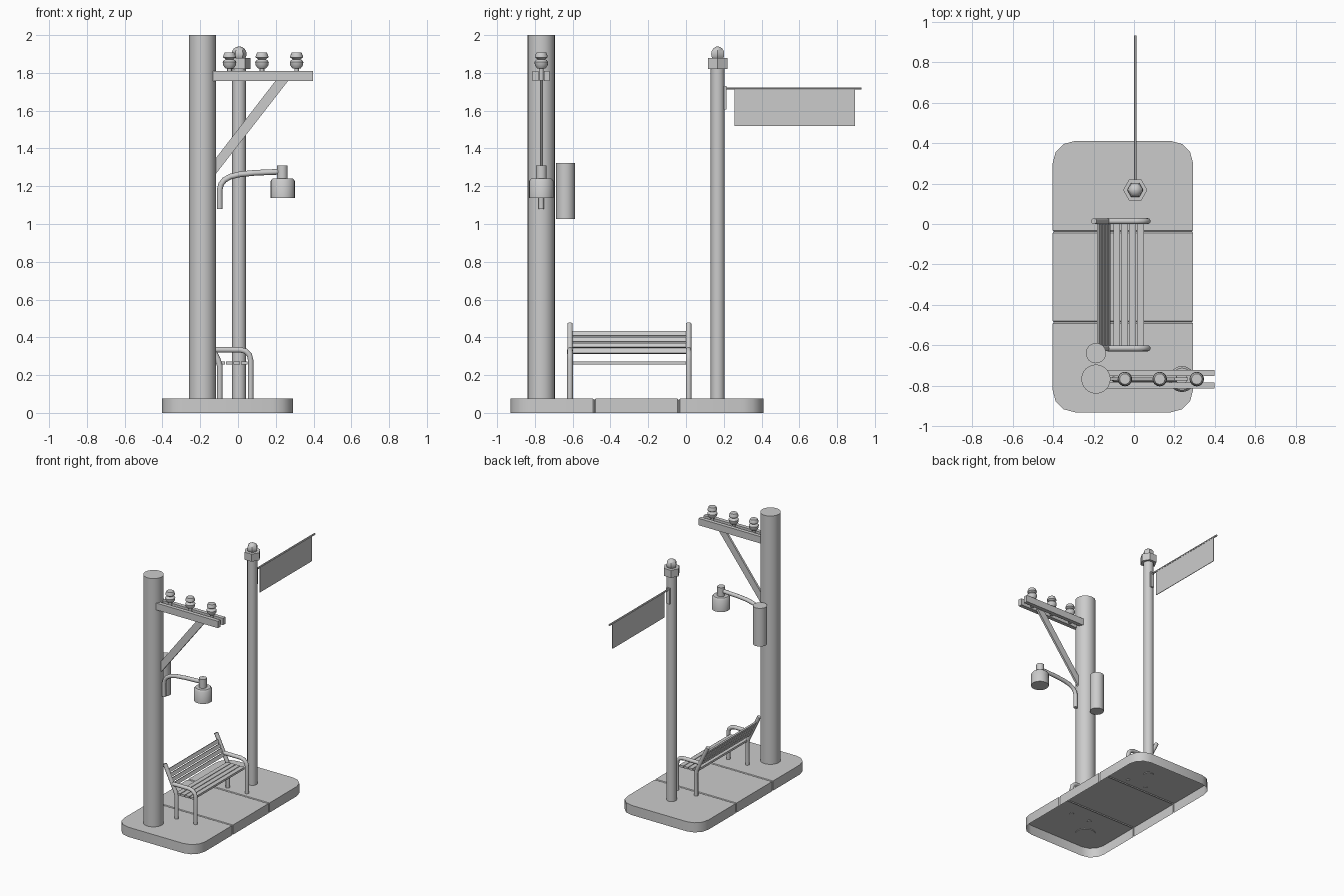
import bpy, bmesh, math
from mathutils import Vector, Matrix

if "Cube" in bpy.data.objects:
    bpy.data.objects.remove(bpy.data.objects["Cube"])


def add_mesh(name, bm, smooth=True):
    bmesh.ops.recalc_face_normals(bm, faces=bm.faces)
    me = bpy.data.meshes.new(name)
    bm.to_mesh(me)
    bm.free()
    ob = bpy.data.objects.new(name, me)
    bpy.context.collection.objects.link(ob)
    if smooth:
        shade(ob)
    return ob


def shade(ob):
    bpy.ops.object.select_all(action='DESELECT')
    bpy.context.view_layer.objects.active = ob
    ob.select_set(True)
    bpy.ops.object.shade_smooth_by_angle(angle=math.radians(40))


def loft(name, rings, closed=True, caps=True, smooth=True):
    bm = bmesh.new()
    vs = [[bm.verts.new(p) for p in r] for r in rings]
    n = len(vs[0])
    for a, b in zip(vs, vs[1:]):
        for i in range(n if closed else n - 1):
            j = (i + 1) % n
            bm.faces.new((a[i], a[j], b[j], b[i]))
    if caps:
        bm.faces.new(vs[0])
        bm.faces.new(vs[-1])
    return add_mesh(name, bm, smooth)


def lathe(name, x, y, profile, n=24):
    ang = [2 * math.pi * i / n for i in range(n)]
    return loft(name, [[(x + r * math.cos(a), y + r * math.sin(a), z) for a in ang]
                       for r, z in profile])


def box(name, lo, hi, rot_y=0.0):
    lo, hi = Vector(lo), Vector(hi)
    bm = bmesh.new()
    bmesh.ops.create_cube(bm, size=1)
    m = (Matrix.Translation((lo + hi) / 2) @ Matrix.Rotation(rot_y, 4, 'Y')
         @ Matrix.Diagonal((*(hi - lo), 1)))
    bm.transform(m)
    return add_mesh(name, bm, False)


def tube(name, pts, r, res=3):
    cu = bpy.data.curves.new(name, 'CURVE')
    cu.dimensions = '3D'
    cu.bevel_depth, cu.bevel_resolution, cu.use_fill_caps = r, res, True
    sp = cu.splines.new('POLY')
    sp.points.add(len(pts) - 1)
    for p, co in zip(sp.points, pts):
        p.co = (*co, 1)
    ob = bpy.data.objects.new(name, cu)
    bpy.context.collection.objects.link(ob)
    bpy.ops.object.select_all(action='DESELECT')
    bpy.context.view_layer.objects.active = ob
    ob.select_set(True)
    bpy.ops.object.convert(target='MESH')
    shade(bpy.context.view_layer.objects.active)


# pavement slab: rounded ends, two shallow joints, open underneath
CX, HW, H, R = -0.055, 0.347, 0.075, 0.11
arc = [(R * math.sin(math.radians(a)), R * math.cos(math.radians(a))) for a in (0, 30, 60, 90)]
sections = [(-0.93 + R - c, HW - R + s, H) for s, c in arc]
for seam in (-0.485, -0.038):
    sections += [(seam - 0.007, HW, H), (seam, HW - 0.006, H - 0.006), (seam + 0.007, HW, H)]
sections += [(0.41 - R + c, HW - R + s, H) for s, c in reversed(arc)]
loft("pavement_slab",
     [[(CX - w, y, 0), (CX - w, y, z), (CX + w, y, z), (CX + w, y, 0)] for y, w, z in sections],
     closed=False)

# utility pole and transformer
PX, PY = -0.188, -0.766
lathe("utility_pole", PX, PY, [(0.072, 0.07), (0.072, 2.0)])
lathe("transformer_can", PX, -0.638, [(0.05, 1.027), (0.05, 1.323)])

# double crossarm and diagonal brace
for i, y in enumerate((-0.812, -0.752)):
    box(f"crossarm_{i}", (-0.135, y, 1.756), (0.397, y + 0.03, 1.809))
brace = [(-0.12, 1.262), (-0.12, 1.345), (0.2, 1.76), (0.267, 1.76)]
loft("crossarm_brace", [[(x, y, z) for x, z in brace] for y in (PY - 0.008, PY + 0.008)],
     smooth=False)

# insulators
for i, x in enumerate((-0.045, 0.127, 0.31)):
    lathe(f"insulator_{i}", x, PY,
          [(0.012, 1.76), (0.012, 1.822), (0.022, 1.824), (0.034, 1.84), (0.036, 1.858),
           (0.028, 1.868), (0.02, 1.872), (0.034, 1.882), (0.034, 1.888), (0.026, 1.908)], 16)

# street lamp
tube("lamp_arm", [(-0.097, PY, 1.08), (-0.097, PY, 1.18), (-0.09, PY, 1.21), (-0.072, PY, 1.233),
                  (-0.04, PY, 1.251), (0.01, PY, 1.263), (0.09, PY, 1.271), (0.23, PY, 1.277)], 0.015)
lathe("lamp_neck", 0.235, PY, [(0.028, 1.235), (0.028, 1.31)])
lathe("lamp_shade", 0.237, PY, [(0.064, 1.138), (0.064, 1.228), (0.054, 1.241)])

# sign post with collar and ball
SX, SY = 0.006, 0.168
lathe("sign_post", SX, SY, [(0.037, 0.07), (0.037, 1.83)], 12)
lathe("post_collar", SX, SY, [(0.06, 1.82), (0.06, 1.878)], 6)
lathe("post_ball", SX, SY,
      [(max(0.002, 0.04 * math.sin(math.pi * k / 8)), 1.9 - 0.04 * math.cos(math.pi * k / 8))
       for k in range(9)], 6)

# hanging sign
box("sign_bracket", (SX - 0.014, 0.198, 1.607), (SX + 0.014, 0.215, 1.73))
tube("sign_rod", [(SX, 0.205, 1.717), (SX, 0.93, 1.717)], 0.007, 1)
box("sign_panel", (SX - 0.002, 0.257, 1.52), (SX + 0.002, 0.894, 1.712))

# bench frames: bent rear post and front leg with armrest
for side, y in (("left", -0.614), ("right", 0.014)):
    tube(f"bench_post_{side}", [(-0.097, y, 0.07), (-0.097, y, 0.25), (-0.106, y, 0.28),
                                (-0.198, y, 0.472)], 0.015)
    tube(f"bench_arm_{side}", [(-0.13, y, 0.334), (0.012, y, 0.334), (0.04, y, 0.327),
                               (0.06, y, 0.308), (0.067, y, 0.28), (0.067, y, 0.07)], 0.015)

# bench seat and back slats
tilt = -math.atan2(0.092, 0.192)
for i in range(4):
    x = -0.102 + i * 0.039
    box(f"seat_slat_{i}", (x, -0.612, 0.256), (x + 0.034, 0.012, 0.272))
    z = 0.326 + i * 0.031
    xb = -0.106 - (z - 0.28) * 0.092 / 0.192
    box(f"back_slat_{i}", (xb - 0.006, -0.605, z - 0.013), (xb + 0.006, 0.005, z + 0.013), tilt)
